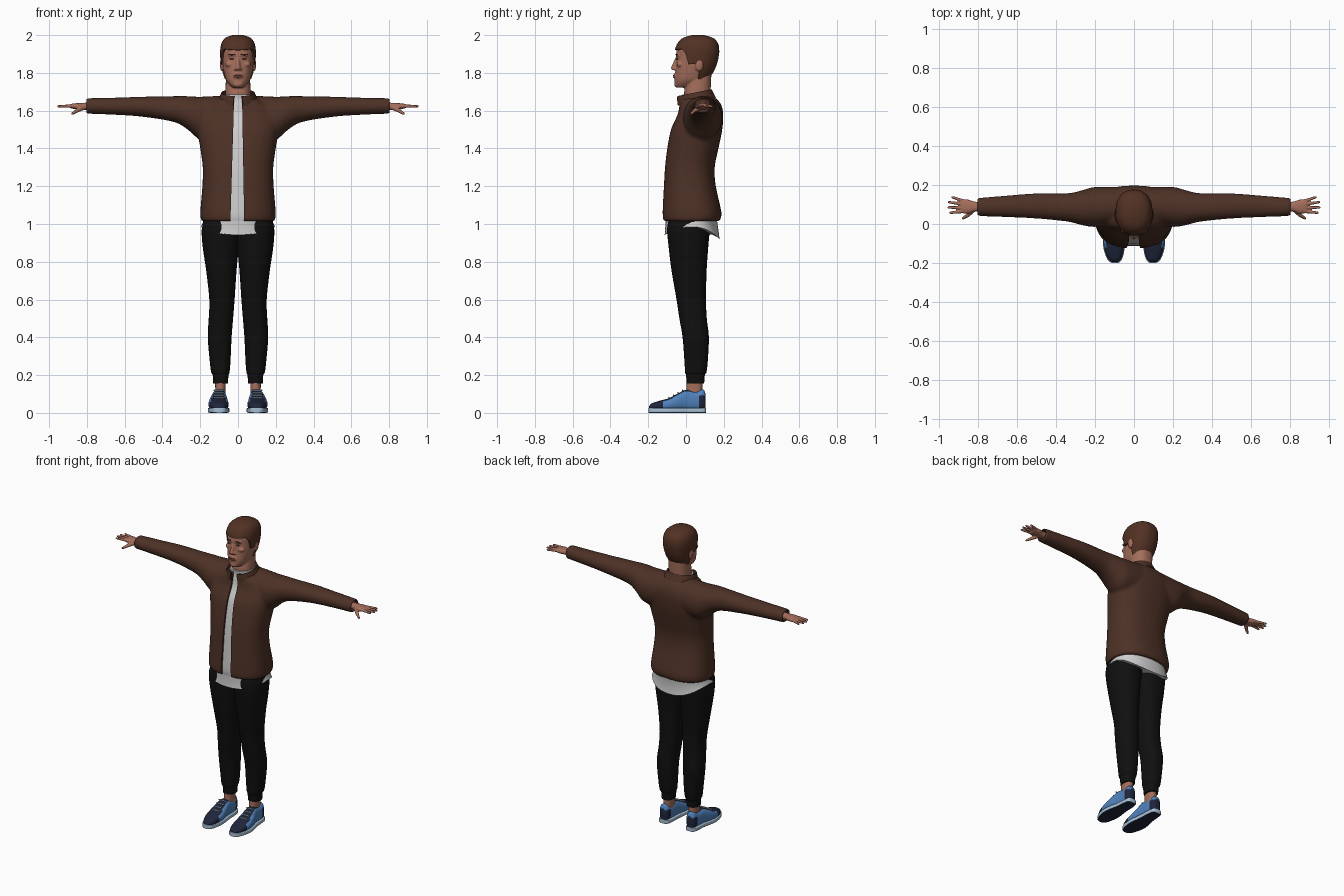
import bpy, bmesh, math
from mathutils import Matrix, Vector

old = bpy.data.objects.get("Cube")
if old:
    bpy.data.objects.remove(old, do_unlink=True)


def material(name, r, g, b):
    m = bpy.data.materials.new(name)
    m.use_nodes = True
    m.diffuse_color = (r, g, b, 1)
    bsdf = m.node_tree.nodes["Principled BSDF"]
    bsdf.inputs["Base Color"].default_value = (r, g, b, 1)
    bsdf.inputs["Roughness"].default_value = 0.8
    return m


BROWN = material("jacket_brown", .075, .031, .019)
GREY = material("shirt_grey", .62, .62, .62)
BLACK = material("trouser_black", .005, .005, .005)
SKIN = material("skin", .37, .155, .105)
LIP = material("lip", .27, .095, .07)
HAIR = material("hair_brown", .085, .031, .017)
BLUE = material("shoe_blue", .08, .22, .5)
NAVY = material("shoe_navy", .014, .019, .045)
SOLE = material("sole_pale_blue", .38, .52, .66)


def densify(rings, steps=5):
    """Smooth extra rings between the given ones."""
    out, last = [], len(rings) - 1
    for i in range(last):
        quad = [rings[max(0, min(last, i + k))] for k in (-1, 0, 1, 2)]
        for j in range(steps):
            t = j / steps
            out.append(tuple(
                b + .5 * t * (c - a + t * (2 * a - 5 * b + 4 * c - d + t * (3 * (b - c) + d - a)))
                for a, b, c, d in zip(*quad)))
    return out + [rings[-1]]


def sym(rings):
    return [(z, -rx, rx, y0, y1) for z, rx, y0, y1 in rings]


def oval(i, n, power):
    a = math.tau * i / n
    return [math.copysign(abs(f) ** (2 / power), f) for f in (math.cos(a), math.sin(a))]


def loft(bm, rings, axis="z", n=32, power=2.3):
    """Closed skin over rounded rings: (position, low a, high a, low b, high b)."""
    k = "xyz".index(axis)
    ia, ib = [i for i in range(3) if i != k]
    loops = []
    for p, a0, a1, b0, b1 in rings:
        loop = []
        for i in range(n):
            u, v = oval(i, n, power)
            co = [p, p, p]
            co[ia] = (a0 + a1 + (a1 - a0) * u) / 2
            co[ib] = (b0 + b1 + (b1 - b0) * v) / 2
            loop.append(bm.verts.new(co))
        loops.append(loop)
    bridge(bm, loops)
    bm.faces.new(loops[0])
    bm.faces.new(loops[-1])
    return loops


def bridge(bm, loops, closed=True):
    n = len(loops[0])
    for lo, hi in zip(loops, loops[1:]):
        for i in range(n if closed else n - 1):
            j = (i + 1) % n
            bm.faces.new((lo[i], lo[j], hi[j], hi[i]))


def blob(bm, centre, radii):
    bmesh.ops.create_uvsphere(bm, u_segments=20, v_segments=12, radius=1,
                              matrix=Matrix.Translation(centre) @ Matrix.Diagonal((*radii, 1)))


def capsule(bm, p, q, r0, r1):
    p, q = Vector(p), Vector(q)
    turn = (q - p).to_track_quat("Z", "Y").to_matrix().to_4x4()
    bmesh.ops.create_cone(bm, cap_ends=True, segments=14, radius1=r0, radius2=r1,
                          depth=(q - p).length, matrix=Matrix.Translation((p + q) / 2) @ turn)
    blob(bm, p, (r0,) * 3)
    blob(bm, q, (r1,) * 3)


def finish(name, bm, mats, mods=(), rule=None, angle=45):
    """Make the object, apply its modifiers, shade it and colour its faces."""
    bmesh.ops.recalc_face_normals(bm, faces=bm.faces)
    mesh = bpy.data.meshes.new(name)
    bm.to_mesh(mesh)
    bm.free()
    ob = bpy.data.objects.new(name, mesh)
    bpy.context.collection.objects.link(ob)
    for kind, settings in mods:
        mod = ob.modifiers.new(kind.lower(), kind)
        for key, value in settings.items():
            setattr(mod, key, value)
    for other in list(bpy.context.selected_objects):
        other.select_set(False)
    ob.select_set(True)
    bpy.context.view_layer.objects.active = ob
    if mods:
        bpy.ops.object.convert(target="MESH")
    bpy.ops.object.shade_smooth_by_angle(angle=math.radians(angle))
    ob.data.materials.clear()
    for m in mats:
        ob.data.materials.append(m)
    for face in ob.data.polygons:
        face.material_index = rule(face) if rule else 0
    return ob


MIRROR = ("MIRROR", {"use_mirror_merge": False})


def remesh(size, rounds):
    return [("REMESH", {"mode": "VOXEL", "voxel_size": size}),
            ("SMOOTH", {"factor": .5, "iterations": rounds})]


# Jacket: torso and sleeves fused, then opened at the front and the cuffs
torso = [(1.015, .195, -.12, .178), (1.06, .2, -.125, .188), (1.2, .189, -.118, .158),
         (1.3, .187, -.112, .152), (1.4, .2, -.1, .172), (1.5, .215, -.08, .192),
         (1.58, .21, -.045, .197), (1.63, .165, -.035, .187), (1.66, .11, -.03, .165),
         (1.675, .085, -.018, .145)]
sleeve = [(.08, 0, .19, 1.46, 1.68), (.2, -.015, .19, 1.45, 1.674), (.27, -.005, .172, 1.503, 1.677),
          (.34, .012, .158, 1.54, 1.677), (.5, .028, .157, 1.567, 1.674),
          (.65, .035, .146, 1.578, 1.669), (.805, .041, .133, 1.584, 1.666)]
bm = bmesh.new()
loft(bm, densify(sym(torso)), power=2.4)
for side in (1, -1):
    loft(bm, [(side * r[0], *r[1:]) for r in densify(sleeve)], "x", power=2.1)

cut = bmesh.new()
slot = [[cut.verts.new((x, y, z)) for x, z in ((-.042, .95), (.034, .95), (.02, 1.75), (-.018, 1.75))]
        for y in (-.3, .003)]
bridge(cut, slot)
for loop in slot:
    cut.faces.new(loop)
for side in (1, -1):
    loft(cut, [(side * x, .049, .125, 1.592, 1.658) for x in (.75, .9)], "x", power=2.1)
cutter = finish("jacket_cutter", cut, [BROWN])
cutter.hide_render = True
finish("jacket", bm, [BROWN], remesh(.01, 4) + [("BOOLEAN", {"object": cutter, "solver": "EXACT"})])
bpy.data.objects.remove(cutter, do_unlink=True)

# Stand-up collar, open at the front
bm = bmesh.new()
loops = []
for rx, y0, y1, lift in ((.104, -.042, .155, 0), (.09, -.046, .138, .035), (.085, -.044, .132, .05)):
    loop = []
    for i in range(41):
        a = math.radians(-76 + 332 * i / 40)
        y = (y0 + y1 + (y1 - y0) * math.sin(a)) / 2
        loop.append(bm.verts.new((rx * math.cos(a), y, 1.635 + .2 * y + lift)))
    loops.append(loop)
bridge(bm, loops, closed=False)
finish("collar", bm, [BROWN], [("SOLIDIFY", {"thickness": .009, "offset": 0})])

# Shirt: inside the jacket, with a hem that dips at front and back
bm = bmesh.new()
inner = [(z, rx - .013, y0 + .013, y1 - .013) for z, rx, y0, y1 in torso[:-1]]
inner.append((1.686, .074, -.02, .137))
loops = loft(bm, sym([(.97, .196, -.113, .178)]) + densify(sym(inner)), n=48)
for i, v in enumerate(loops[0]):
    s = oval(i, 48, 2)[1]
    v.co.z = .985 - (.043 if s < 0 else .065) * s * s
finish("shirt", bm, [GREY])

# Trousers with gathered ankle cuffs
leg = [(.155, .054, .131, .004, .096), (.2, .05, .134, 0, .1), (.215, .045, .142, -.005, .108),
       (.27, .04, .149, -.008, .115), (.4, .034, .16, -.018, .121), (.5, .026, .155, -.035, .11),
       (.6, .018, .152, -.05, .106), (.75, .008, .168, -.076, .109), (.88, -.004, .187, -.092, .118),
       (.97, -.01, .192, -.1, .125), (1.03, -.01, .18, -.09, .12)]
bm = bmesh.new()
loft(bm, densify(leg))
finish("trousers", bm, [BLACK], [MIRROR])

# Ankles
bm = bmesh.new()
loft(bm, [(.07, .066, .122, 0, .09), (.12, .066, .12, .002, .086), (.19, .064, .122, .005, .088)])
finish("ankles", bm, [SKIN], [MIRROR])

# Shoes: upper, sole and laces
upper = [(-.195, .085, .112, .015, .035), (-.182, .068, .13, .01, .05), (-.14, .055, .148, .01, .064),
         (-.09, .05, .156, .01, .078), (-.04, .055, .15, .01, .104), (0, .06, .14, .01, .122),
         (.05, .062, .135, .01, .115), (.09, .068, .13, .01, .124), (.104, .08, .118, .01, .1)]
bm = bmesh.new()
loft(bm, densify(upper), "y", power=2.5)


def shoe_colour(face):
    y, z = face.center.y, face.center.z
    tongue = face.normal.z > .8 and y < .07
    return 1 if y < -.12 or tongue or (y > .07 and z < .09) else 0


finish("shoe_uppers", bm, [BLUE, NAVY], [MIRROR], shoe_colour)
bm = bmesh.new()
loft(bm, [(y * 1.02, a - .004, b + .004, 0, .027) for y, a, b, *_ in densify(upper)], "y", power=7)
finish("shoe_soles", bm, [SOLE, NAVY], [MIRROR], lambda f: 1 if f.normal.z < -.7 else 0)
bm = bmesh.new()
for i in range(4):
    y, z = -.09 + .024 * i, .08 + .013 * i
    capsule(bm, (.078, y, z), (.126, y, z), .004, .004)
finish("laces", bm, [SOLE], [MIRROR])

# Hands: palm, four fingers and thumb fused
bm = bmesh.new()
loft(bm, densify([(.72, .062, .114, 1.602, 1.646), (.81, .064, .114, 1.603, 1.642),
                  (.85, .053, .125, 1.606, 1.64), (.885, .056, .126, 1.612, 1.636)]), "x")
for tip, y0, y1 in ((.93, .116, .137), (.948, .1, .112), (.95, .082, .085), (.94, .065, .058)):
    capsule(bm, (.87, y0, 1.625), (tip, y1, 1.623), .0095, .0065)
capsule(bm, (.825, .073, 1.615), (.852, .045, 1.6), .014, .01)
capsule(bm, (.852, .045, 1.6), (.876, .03, 1.585), .01, .007)
finish("hands", bm, [SKIN], remesh(.0035, 2) + [MIRROR])

# Head: skull, neck and features fused
skull = densify(sym([(1.722, .025, -.05, .01), (1.735, .042, -.057, .05), (1.76, .062, -.06, .1),
                     (1.79, .072, -.058, .128), (1.83, .08, -.054, .15), (1.88, .085, -.051, .164),
                     (1.92, .085, -.05, .167), (1.955, .076, -.034, .157), (1.978, .055, -.005, .13),
                     (1.99, .02, .04, .085)]))
bm = bmesh.new()
loft(bm, skull)
loft(bm, sym([(1.6, .072, -.01, .13), (1.7, .066, -.01, .13), (1.8, .064, .01, .135)]))
capsule(bm, (0, -.046, 1.882), (0, -.068, 1.826), .008, .012)
blob(bm, (0, -.04, 1.893), (.055, .015, .01))
blob(bm, (0, -.046, 1.74), (.027, .017, .017))
blob(bm, (0, -.054, 1.783), (.03, .013, .017))
for side in (1, -1):
    blob(bm, (side * .012, -.06, 1.821), (.009, .011, .008))
    blob(bm, (side * .042, -.03, 1.845), (.026, .02, .016))
    blob(bm, (side * .085, .07, 1.842), (.011, .022, .034))
finish("head", bm, [SKIN], remesh(.005, 2))

# Lips, eyes and eyebrows
bm = bmesh.new()
for z in (1.787, 1.778):
    blob(bm, (0, -.063, z), (.023, .006, .004))
finish("lips", bm, [LIP])
for name, y, z, size in (("eyes", -.047, 1.874, (.013, .006, .003)),
                         ("eyebrows", -.05, 1.897, (.02, .007, .004))):
    bm = bmesh.new()
    blob(bm, (.032, y, z), size)
    finish(name, bm, [HAIR], [MIRROR])


def lookup(table, t):
    for a, b in zip(table, table[1:]):
        if t <= b[0]:
            f = max(0, (t - a[0]) / (b[0] - a[0]))
            return [p + (q - p) * f for p, q in zip(a, b)]
    return table[-1]


# Hair: cap over the skull with a hairline that drops behind the ears
hairline = [(-1, 1.922), (-.65, 1.927), (-.45, 1.9), (-.3, 1.845), (0, 1.848),
            (.2, 1.815), (.38, 1.768), (1, 1.755)]
bm = bmesh.new()
loops = []
for k in range(17):
    t = math.sin(k / 16 * math.pi / 2)
    loop = []
    for i in range(64):
        u, v = oval(i, 64, 2.3)
        low = lookup(hairline, math.sin(math.tau * i / 64))[1]
        z = low + (1.99 - low) * t
        _, x0, x1, y0, y1 = lookup(skull, z)
        loop.append(bm.verts.new(((x1 + .009) * u, (y0 + y1) / 2 + ((y1 - y0) / 2 + .009) * v,
                                  z + .01 * t)))
    loops.append(loop)
bridge(bm, loops)
bm.faces.new(loops[-1])
finish("hair", bm, [HAIR], [("SOLIDIFY", {"thickness": .012, "offset": -1})])
